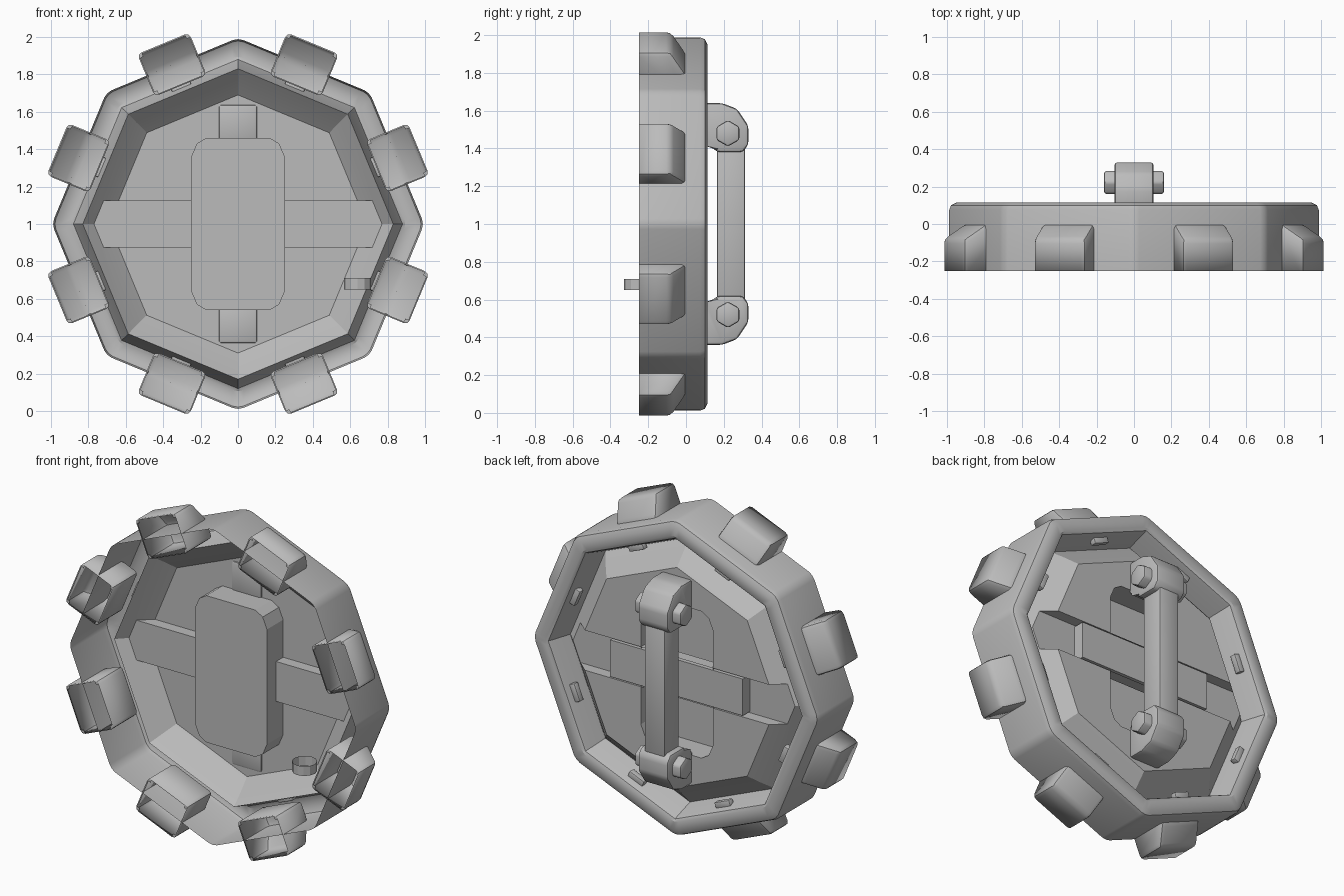
import bpy, bmesh, math
from mathutils import Vector

cube = bpy.data.objects.get("Cube")
if cube:
    bpy.data.objects.remove(cube, do_unlink=True)

metal = bpy.data.materials.new("grey metal")
metal.use_nodes = True
metal.diffuse_color = (0.5, 0.5, 0.5, 1)
metal.node_tree.nodes["Principled BSDF"].inputs["Base Color"].default_value = (0.5, 0.5, 0.5, 1)

MID = 1.0          # height of the hatch centre
FRONT = -0.25      # open front edge
FLOOR = 0.09       # dish floor
BAR = 0.02         # front of the cross bar
PLATE = -0.07      # front of the central plate
HALF = 0.125       # half height of the cross bar


def finish(name, bm, smooth=None):
    bmesh.ops.recalc_face_normals(bm, faces=bm.faces)
    me = bpy.data.meshes.new(name)
    bm.to_mesh(me)
    bm.free()
    me.materials.append(metal)
    ob = bpy.data.objects.new(name, me)
    bpy.context.collection.objects.link(ob)
    if smooth:
        bpy.ops.object.select_all(action='DESELECT')
        ob.select_set(True)
        bpy.context.view_layer.objects.active = ob
        bpy.ops.object.shade_smooth_by_angle(angle=math.radians(smooth))
    return ob


def prism(name, outline, lo, hi, place, bevel=0, open_lo=False, open_hi=False):
    """Extrude a 2D outline from lo to hi; place maps (u, v, w) to space."""
    bm = bmesh.new()
    a = [bm.verts.new(place(u, v, lo)) for u, v in outline]
    b = [bm.verts.new(place(u, v, hi)) for u, v in outline]
    n = len(outline)
    for i in range(n):
        j = (i + 1) % n
        bm.faces.new((a[i], a[j], b[j], b[i]))
    if not open_lo:
        bm.faces.new(a)
    if not open_hi:
        bm.faces.new(b)
    if bevel:
        edges = [e for e in bm.edges if not e.is_boundary]
        bmesh.ops.bevel(bm, geom=edges, offset=bevel, segments=2, profile=0.5,
                        affect='EDGES', clamp_overlap=True)
    return finish(name, bm, 35 if bevel else None)


def facing(u, v, w):      # outline in x-z, extruded along y
    return Vector((u, w, MID + v))


def sideways(u, v, w):    # outline in y-z, extruded along x
    return Vector((w, u, MID + v))


def box(x, z):
    return [(-x, -z), (x, -z), (x, z), (-x, z)]


# rounded outline of the central plate
corner = [(0.25, 0.36), (0.22, 0.43), (0.17, 0.46)]
plate = (corner + [(-x, z) for x, z in reversed(corner)]
         + [(-x, -z) for x, z in corner] + [(x, -z) for x, z in reversed(corner)])

# octagonal shell: outer wall, rolled back rim, trough, sloped dish
profile = [(0.995, FRONT), (0.995, 0.075), (0.985, 0.1), (0.955, 0.115), (0.9, 0.115),
           (0.88, 0.107), (0.87, 0.085), (0.83, -0.04), (0.77, BAR), (0.69, FLOOR)]
bm = bmesh.new()
rings = []
for r, y in profile:
    rings.append([bm.verts.new((r * math.cos(k * math.pi / 4), y,
                                MID + r * math.sin(k * math.pi / 4))) for k in range(8)])
ribs = []
for s, (p, q) in enumerate(zip(rings, rings[1:])):
    for k in range(8):
        j = (k + 1) % 8
        bm.faces.new((p[k], p[j], q[j], q[k]))
        if s < 4:
            ribs.append(bm.edges.get((p[k], q[k])))
floor = bm.faces.new(rings[-1])


def cut(faces, co, no):
    faces = [f for f in faces if f.is_valid]
    geom = faces + list({e for f in faces for e in f.edges}) + list({v for f in faces for v in f.verts})
    bmesh.ops.bisect_plane(bm, geom=geom, plane_co=co, plane_no=no, dist=1e-5)


def dish_faces():
    return [f for f in bm.faces if f.calc_center_median().y > BAR
            and all(math.hypot(v.co.x, v.co.z - MID) < 0.775 for v in f.verts)]


def floor_faces():
    return [f for f in bm.faces if all(abs(v.co.y - FLOOR) < 1e-4 for v in f.verts)]


# open the dish where the cross bar and the central plate are pressed forward
for side in (-1, 1):
    cut(dish_faces(), (0, 0, MID + side * HALF), (0, 0, 1))
bmesh.ops.delete(bm, geom=[f for f in dish_faces()
                           if abs(f.calc_center_median().z - MID) < HALF], context='FACES')
planes = []
for (x1, z1), (x2, z2) in zip(plate, plate[1:] + plate[:1]):
    co, no = Vector((x1, FLOOR, MID + z1)), Vector((z2 - z1, 0, x1 - x2))
    planes.append((co, no))
    cut(floor_faces(), co, no)
inside = [f for f in floor_faces()
          if all((f.calc_center_median() - co).dot(no) < 1e-5 for co, no in planes)]
bmesh.ops.delete(bm, geom=inside, context='FACES')
ribs = [e for e in ribs if e.is_valid]
bmesh.ops.bevel(bm, geom=ribs, offset=0.03, segments=2, profile=0.5, affect='EDGES',
                clamp_overlap=True)
finish("hatch_shell", bm, 30)

# pressed cross bar: front face with pointed ends, top and bottom walls
bm = bmesh.new()
slant = HALF * math.tan(math.pi / 8)
tip, near, far = 0.77, 0.77 - slant, 0.69 - slant
face = [(-near, -HALF), (near, -HALF), (tip, 0), (near, HALF), (-near, HALF), (-tip, 0)]
bm.faces.new([bm.verts.new(facing(u, v, BAR)) for u, v in face])
for v in (-HALF, HALF):
    wall = [(-near, BAR), (near, BAR), (far, FLOOR), (-far, FLOOR)]
    bm.faces.new([bm.verts.new(facing(u, v, y)) for u, y in wall])
finish("cross_bar", bm)

prism("central_plate", plate, PLATE, FLOOR, facing, open_hi=True)
prism("bar_filler_block", box(0.46, 0.115), BAR + 0.002, 0.095, facing)

# lugs round the outside and small clips inside the rim
lug = [(0.8, FRONT), (1.045, FRONT), (1.045, -0.08), (0.92, 0), (0.8, 0)]
for k in range(8):
    a = math.pi / 8 + k * math.pi / 4
    c, s = math.cos(a), math.sin(a)

    def radial(r, y, t):
        return Vector((r * c - t * s, y, MID + r * s + t * c))

    ob = prism(f"lug_{k + 1}", lug, -0.15, 0.15, radial, bevel=0.025)
    # leave the lug open at the front
    bm = bmesh.new()
    bm.from_mesh(ob.data)
    bmesh.ops.delete(bm, geom=[f for f in bm.faces
                               if f.normal.y < -0.9], context='FACES')
    for v in bm.verts:
        if v.co.y < FRONT + 0.03:
            v.co.y = FRONT
    bm.to_mesh(ob.data)
    bm.free()
    clip = [(0.765, 0.03), (0.805, 0.03), (0.805, 0.07), (0.765, 0.07)]
    prism(f"rim_clip_{k + 1}", clip, -0.055, 0.055, radial, bevel=0.006)

# handle on the back: two feet, hexagonal bolts and a grip
foot = [(0.08, 0.64), (0.19, 0.64), (0.27, 0.61), (0.33, 0.52), (0.33, 0.42),
        (0.3, 0.38), (0.165, 0.38), (0.115, 0.43), (0.08, 0.43)]
bolt = [(0.222 + 0.07 * math.cos(math.pi / 6 + k * math.pi / 3),
         0.48 + 0.07 * math.sin(math.pi / 6 + k * math.pi / 3)) for k in range(6)]
for label, m in (("upper", 1), ("lower", -1)):
    prism(f"{label}_handle_foot", [(y, m * z) for y, z in foot], -0.105, 0.105,
          sideways, bevel=0.018)
    prism(f"{label}_handle_bolt", [(y, m * z) for y, z in bolt], -0.16, 0.16,
          sideways, bevel=0.012)
prism("handle_grip", [(0.165, -0.4), (0.313, -0.4), (0.313, 0.4), (0.165, 0.4)],
      -0.07, 0.07, sideways, bevel=0.01)

# small open ring at the front edge
ring = [(0.64 + 0.072 * math.cos(k * math.pi / 6), -0.255 + 0.072 * math.sin(k * math.pi / 6))
        for k in range(12)]
prism("front_ring", ring, 0.65, 0.71, lambda u, v, w: Vector((u, v, w)),
      open_lo=True, open_hi=True)
